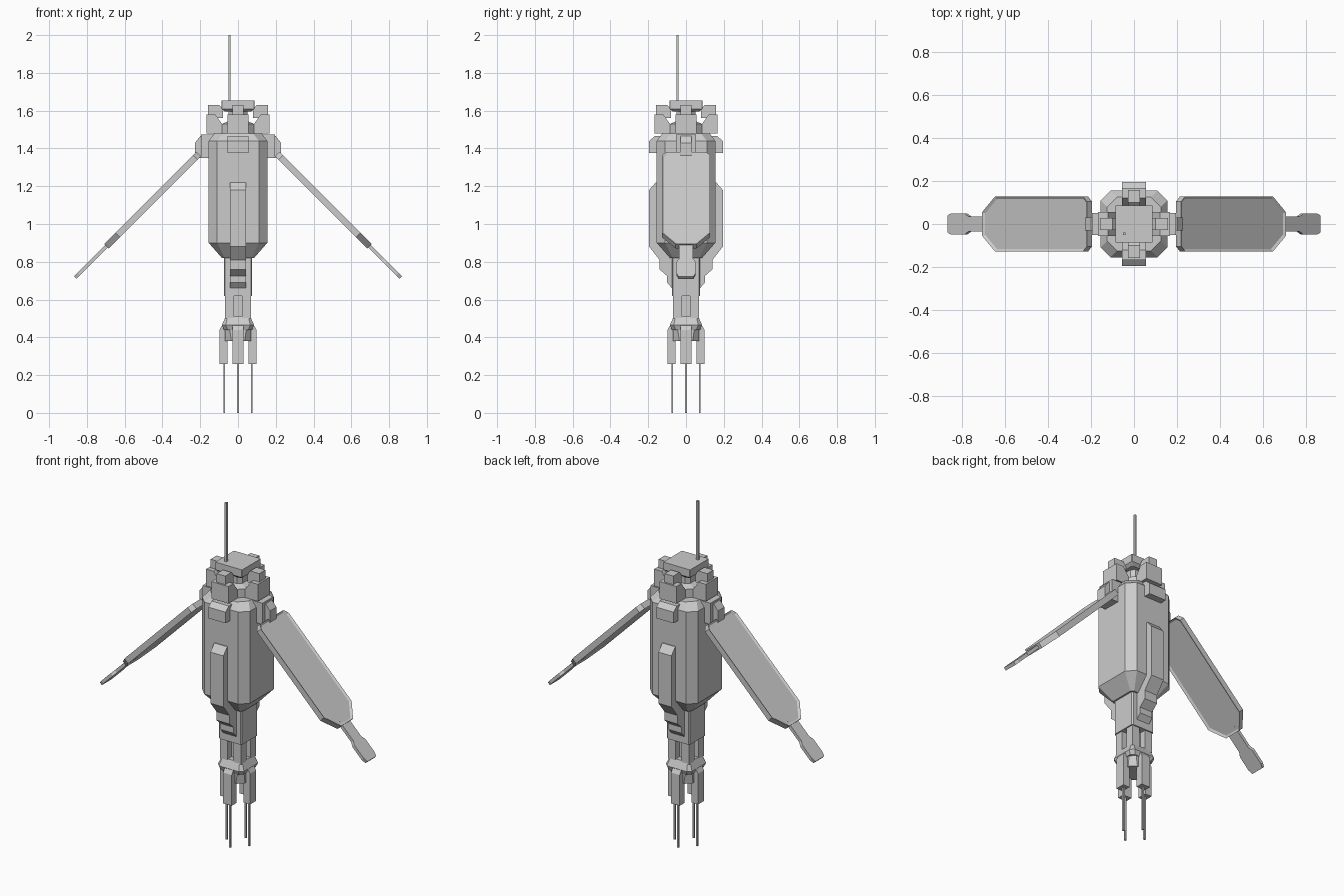
import bpy, bmesh, math
from mathutils import Matrix, Vector

cube = bpy.data.objects.get("Cube")
if cube:
    bpy.data.objects.remove(cube, do_unlink=True)

grey = bpy.data.materials.new("light grey")
grey.use_nodes = True
grey.diffuse_color = (0.6, 0.6, 0.6, 1)
grey.node_tree.nodes["Principled BSDF"].inputs["Base Color"].default_value = (0.6, 0.6, 0.6, 1)


def finish(name, bm, turn=0):
    """Turn about z, fix normals and make the object."""
    bmesh.ops.transform(bm, matrix=Matrix.Rotation(turn, 4, 'Z'), verts=bm.verts)
    bmesh.ops.recalc_face_normals(bm, faces=bm.faces)
    me = bpy.data.meshes.new(name)
    bm.to_mesh(me)
    bm.free()
    me.materials.append(grey)
    ob = bpy.data.objects.new(name, me)
    bpy.context.collection.objects.link(ob)
    return ob


def box(name, x, y, z, turn=0):
    """Box from (min, max) ranges."""
    bm = bmesh.new()
    size = [r[1] - r[0] for r in (x, y, z)]
    mid = [(r[1] + r[0]) / 2 for r in (x, y, z)]
    bmesh.ops.create_cube(bm, size=1, matrix=Matrix.Translation(mid) @ Matrix.Diagonal((*size, 1)))
    return finish(name, bm, turn)


def loft(name, sections):
    """Stack of corner-cut squares: (height, half width, half flat side)."""
    bm = bmesh.new()
    rings = []
    for z, h, w in sections:
        pts = [(w, -h), (h, -w), (h, w), (w, h), (-w, h), (-h, w), (-h, -w), (-w, -h)]
        rings.append([bm.verts.new((x, y, z)) for x, y in pts])
    for a, b in zip(rings, rings[1:]):
        for i in range(8):
            j = (i + 1) % 8
            bm.faces.new((a[i], a[j], b[j], b[i]))
    bm.faces.new(rings[0])
    bm.faces.new(rings[-1])
    return finish(name, bm)


def prism(name, profile, half, turn=0):
    """Radial profile (r, z) along +x, extruded to +-half in y, turned about z."""
    bm = bmesh.new()
    face = bm.faces.new([bm.verts.new((r, -half, z)) for r, z in profile])
    ext = bmesh.ops.extrude_face_region(bm, geom=[face])
    verts = [v for v in ext["geom"] if isinstance(v, bmesh.types.BMVert)]
    bmesh.ops.translate(bm, vec=(0, 2 * half, 0), verts=verts)
    return finish(name, bm, turn)


def slab(name, outline, thick, start, turn, recess=0.0):
    """Symmetric plate: outline of (distance, half width), sloping 45 degrees down and out."""
    bm = bmesh.new()
    pts = outline + [(u, -w) for u, w in reversed(outline)]
    bottom = bm.faces.new([bm.verts.new((u, w, -thick / 2)) for u, w in pts])
    ext = bmesh.ops.extrude_face_region(bm, geom=[bottom])
    bmesh.ops.translate(bm, vec=(0, 0, thick),
                        verts=[v for v in ext["geom"] if isinstance(v, bmesh.types.BMVert)])
    bmesh.ops.recalc_face_normals(bm, faces=bm.faces)
    if recess:
        for f in [f for f in bm.faces if abs(f.normal.z) > 0.9]:
            bmesh.ops.inset_region(bm, faces=[f], thickness=0.013)
            n = f.normal.copy()
            bmesh.ops.translate(bm, vec=n * -recess, verts=f.verts)
    tilt = Matrix.Translation(Vector(start)) @ Matrix.Rotation(math.radians(45), 4, 'Y')
    bmesh.ops.transform(bm, matrix=tilt, verts=bm.verts)
    return finish(name, bm, turn)


# Main hull, narrow lower block
loft("hull", [(0.82, 0.085, 0.07), (0.90, 0.155, 0.11), (1.44, 0.155, 0.11), (1.48, 0.125, 0.08)])
loft("lower_block", [(0.62, 0.075, 0.068), (0.83, 0.075, 0.068)])

# Head: thin core and square cap
loft("head_core", [(1.47, 0.085, 0.05), (1.53, 0.085, 0.05), (1.545, 0.05, 0.03), (1.60, 0.05, 0.03)])
loft("head_cap", [(1.595, 0.07, 0.065), (1.61, 0.087, 0.085), (1.655, 0.087, 0.085)])
box("antenna", (-0.051, -0.039), (-0.051, -0.039), (1.64, 2.0))

# Struts between the lower block and the claw collar
box("strut_core", (-0.03, 0.03), (-0.03, 0.03), (0.45, 0.63))
for sx in (-1, 1):
    for sy in (-1, 1):
        box("strut", sorted((sx * 0.02, sx * 0.068)), sorted((sy * 0.02, sy * 0.068)), (0.50, 0.63))
loft("claw_collar", [(0.44, 0.075, 0.055), (0.465, 0.085, 0.065), (0.51, 0.065, 0.055)])
loft("claw_core", [(0.38, 0.07, 0.035), (0.45, 0.07, 0.045)])

# Parts repeated on all four sides
for k in range(4):
    t = k * math.pi / 2
    prism("head_post_base", [(0.085, 1.48), (0.168, 1.48), (0.168, 1.58), (0.12, 1.58), (0.085, 1.53)], 0.055, t)
    prism("head_post", [(0.08, 1.56), (0.158, 1.56), (0.158, 1.63), (0.10, 1.63), (0.08, 1.61)], 0.028, t)
    prism("claw", [(0.055, 0.26), (0.098, 0.26), (0.098, 0.44), (0.08, 0.47), (0.055, 0.47)], 0.028, t)
    box("needle", (0.068, 0.078), (-0.005, 0.005), (0.0, 0.28), t)

# Front and back: stepped spine and shoulder block
spine = [(0.05, 1.22), (0.16, 1.22), (0.195, 1.18), (0.195, 0.88), (0.14, 0.81), (0.14, 0.76),
         (0.10, 0.725), (0.10, 0.69), (0.07, 0.655), (0.05, 0.655)]
block = [(0.11, 1.375), (0.195, 1.375), (0.195, 1.44), (0.165, 1.465), (0.11, 1.465)]
for t in (-math.pi / 2, math.pi / 2):
    prism("spine", spine, 0.042, t)
    prism("shoulder_block", block, 0.056, t)

# Left and right: hinge bracket and hanging panel
panel = [(0.0, 0.105), (0.025, 0.128), (0.605, 0.128), (0.69, 0.055)]
tip = [(0.66, 0.036), (0.79, 0.036), (0.815, 0.05), (0.90, 0.05), (0.925, 0.04)]
bracket = [(0.11, 1.35), (0.195, 1.35), (0.195, 1.475), (0.11, 1.475)]
hinge = [(0.17, 1.35), (0.228, 1.35), (0.228, 1.43), (0.20, 1.465), (0.17, 1.465)]
for t in (0, math.pi):
    prism("hinge_bracket", bracket, 0.052, t)
    prism("hinge", hinge, 0.03, t)
    slab("panel", panel, 0.034, (0.208, 0, 1.37), t, recess=0.008)
    slab("panel_tip", tip, 0.019, (0.208, 0, 1.37), t)
